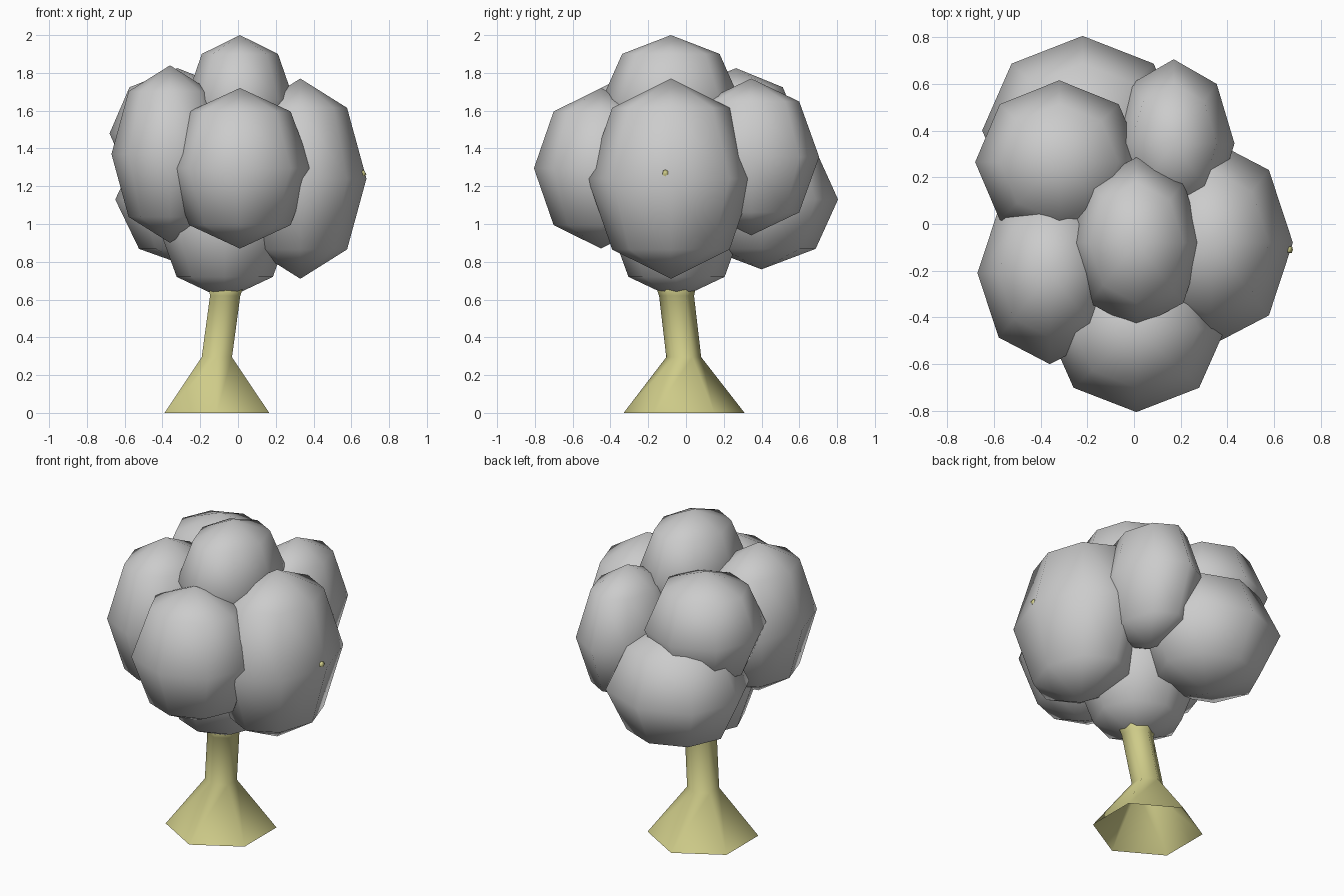
import bpy, bmesh, math
from mathutils import Vector, Matrix

if "Cube" in bpy.data.objects:
    bpy.data.objects.remove(bpy.data.objects["Cube"])


def material(name, rgb):
    m = bpy.data.materials.new(name)
    m.diffuse_color = (*rgb, 1)
    m.use_nodes = True
    m.node_tree.nodes["Principled BSDF"].inputs["Base Color"].default_value = m.diffuse_color
    return m


LEAF = material("leaf grey", (0.60, 0.60, 0.60))
BARK = material("pale bark", (0.62, 0.60, 0.25))


def finish(name, bm, mat):
    for f in bm.faces:
        f.smooth = True
    me = bpy.data.meshes.new(name)
    bm.to_mesh(me)
    bm.free()
    me.materials.append(mat)
    ob = bpy.data.objects.new(name, me)
    bpy.context.collection.objects.link(ob)
    return ob


def clump(name, centre, radii):
    """Low-poly foliage ellipsoid: 8 segments, 4 rings."""
    bm = bmesh.new()
    bmesh.ops.create_uvsphere(
        bm, u_segments=8, v_segments=4, radius=1,
        matrix=Matrix.Translation(centre) @ Matrix.Diagonal((*radii, 1)))
    return finish(name, bm, LEAF)


def tube(name, rings, level=True, sides=6):
    """Six-sided open tube through (centre, radius) rings."""
    bm = bmesh.new()
    axis = Vector(rings[-1][0]) - Vector(rings[0][0])
    rot = Matrix() if level else axis.to_track_quat('Z', 'Y').to_matrix().to_4x4()
    loops = []
    for c, r in rings:
        loop = []
        for i in range(sides):
            a = math.pi / 2 + i * math.tau / sides
            p = rot @ Vector((r * math.cos(a), r * math.sin(a), 0))
            loop.append(bm.verts.new(Vector(c) + p))
        loops.append(loop)
    for lo, hi in zip(loops, loops[1:]):
        for i in range(sides):
            j = (i + 1) % sides
            bm.faces.new((lo[i], lo[j], hi[j], hi[i]))
    bm.faces.new(loops[-1])
    return finish(name, bm, BARK)


# Foliage clumps
clump("top_foliage", (0.01, -0.08, 1.66), (0.285, 0.365, 0.34))
clump("front_foliage", (0.01, -0.45, 1.295), (0.38, 0.355, 0.425))
clump("right_foliage", (0.33, -0.08, 1.24), (0.35, 0.44, 0.53))
clump("front_left_foliage", (-0.36, -0.21, 1.37), (0.31, 0.39, 0.47))
clump("back_left_upper_foliage", (-0.32, 0.265, 1.48), (0.36, 0.35, 0.345))
clump("back_left_lower_foliage", (-0.22, 0.40, 1.13), (0.43, 0.405, 0.37))
clump("back_right_foliage", (0.17, 0.345, 1.355), (0.26, 0.36, 0.415))
clump("bottom_foliage", (-0.07, -0.05, 1.01), (0.36, 0.36, 0.41))

# Flared, leaning trunk
tube("trunk", [((-0.112, -0.01, 0.0), 0.32),
               ((-0.112, -0.012, 0.295), 0.0925),
               ((-0.068, -0.05, 0.62), 0.0925),
               ((-0.06, -0.055, 0.70), 0.115)])

# Branch whose tip pokes out of the right side
tube("branch", [((-0.06, -0.055, 0.78), 0.06),
                ((0.672, -0.11, 1.275), 0.015)], level=False)
